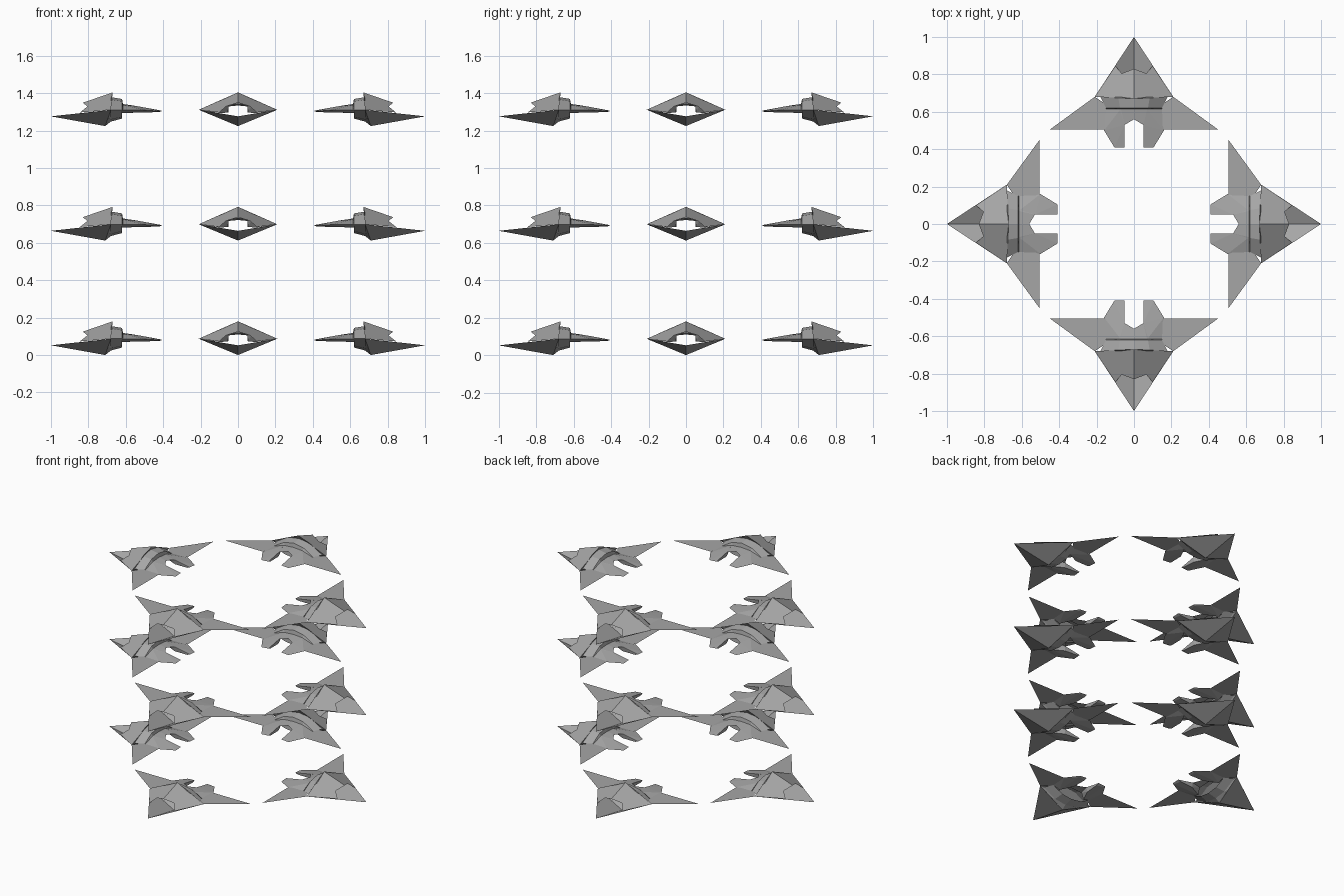
import bpy, bmesh, math
from mathutils import Matrix

cube = bpy.data.objects.get("Cube")
if cube:
    bpy.data.objects.remove(cube, do_unlink=True)

grey = bpy.data.materials.new("hull_grey")
grey.use_nodes = True
colour = (0.38, 0.38, 0.38, 1)
grey.diffuse_color = colour
grey.node_tree.nodes["Principled BSDF"].inputs["Base Color"].default_value = colour


def finish(bm, name):
    """Mirror the half across x, weld the centre line and face outward."""
    half = bm.faces[:] + bm.edges[:] + bm.verts[:]
    copy = bmesh.ops.duplicate(bm, geom=half)["geom"]
    for v in copy:
        if isinstance(v, bmesh.types.BMVert):
            v.co.x = -v.co.x
    bmesh.ops.remove_doubles(bm, verts=bm.verts[:], dist=0.0005)
    bmesh.ops.recalc_face_normals(bm, faces=bm.faces[:])
    mesh = bpy.data.meshes.new(name)
    bm.to_mesh(mesh)
    bm.free()
    mesh.materials.append(grey)
    return mesh


def sheet(name, *faces):
    """Half sheet from faces given as (x, distance out, z) corners."""
    bm = bmesh.new()
    for face in faces:
        bm.faces.new([bm.verts.new((x, -r, z)) for x, r, z in face])
    return finish(bm, name)


def loft(name, rings):
    """Half tube through rings that have equal point counts."""
    quads = []
    for a, b in zip(rings, rings[1:]):
        for i in range(len(a) - 1):
            quads.append((a[i], a[i + 1], b[i + 1], b[i]))
    return sheet(name, *quads)


def hull(name, points):
    """Convex solid, paired left and right."""
    bm = bmesh.new()
    verts = [bm.verts.new((x, -r, z)) for x, r, z in points]
    res = bmesh.ops.convex_hull(bm, input=verts)
    loose = [v for v in res["geom_interior"] if isinstance(v, bmesh.types.BMVert)]
    bmesh.ops.delete(bm, geom=loose, context='VERTS')
    return finish(bm, name)


def arch(r, width, mid, top, shoulder, floor, belly):
    """Half ring from the crown round the side to the belly."""
    return [(0, r, top), (mid, r, shoulder), (width, r, 0.087),
            (mid, r, belly), (0, r, floor)]


# Key corners of the shell
nose = (0, 1.0, 0.052)
keel = (0, 0.71, 0)
side = (0.21, 0.68, 0.087)
crown = (0, 0.67, 0.18)

# Rear rim of the shell, with a point halfway along each edge
rim = [crown, (0.105, 0.675, 0.134), side, (0.105, 0.695, 0.044), keel]
duct_back = arch(0.62, 0.15, 0.075, 0.145, 0.132, 0.04, 0.05)

parts = [
    # Open pointed lower shell
    sheet("lower_hull", (nose, side, keel)),
    # Roof plate with a notched front edge
    sheet("upper_hull", (crown, (0, 0.83, 0.125), (0.065, 0.805, 0.105),
                         (0.1, 0.845, 0.073), side)),
    # Rear lip and tapering duct
    loft("rear_duct", [rim,
                       arch(0.68, 0.18, 0.085, 0.155, 0.142, 0.024, 0.036),
                       duct_back]),
    # Stepped roof behind the duct, ending in a V notch
    loft("rear_roof", [duct_back[:3],
                       [(0, 0.615, 0.118), (0.07, 0.615, 0.113), (0.15, 0.615, 0.087)],
                       [(0, 0.56, 0.11), (0.05, 0.53, 0.105), (0.15, 0.53, 0.087)]]),
    # Flat swept wing
    sheet("wing", (side, (0.45, 0.505, 0.087), (0.16, 0.505, 0.087),
                   (0.12, 0.62, 0.087))),
    # Tapering rear prong
    hull("rear_prong", [(0.15, 0.62, 0.087), (0.16, 0.5, 0.085), (0.125, 0.47, 0.082),
                        (0.105, 0.41, 0.079), (0.05, 0.41, 0.083), (0.05, 0.43, 0.075),
                        (0.05, 0.53, 0.105), (0.075, 0.61, 0.112), (0.055, 0.53, 0.072),
                        (0.1, 0.62, 0.07), (0.1, 0.42, 0.075)]),
]

# Three layers of four craft, all pointing outward
for layer in range(3):
    for turn in range(4):
        place = (Matrix.Translation((0, 0, layer * 0.612))
                 @ Matrix.Rotation(turn * math.pi / 2, 4, 'Z'))
        for mesh in parts:
            ob = bpy.data.objects.new(f"{mesh.name}_{layer + 1}_{turn + 1}", mesh)
            ob.matrix_world = place
            bpy.context.collection.objects.link(ob)
